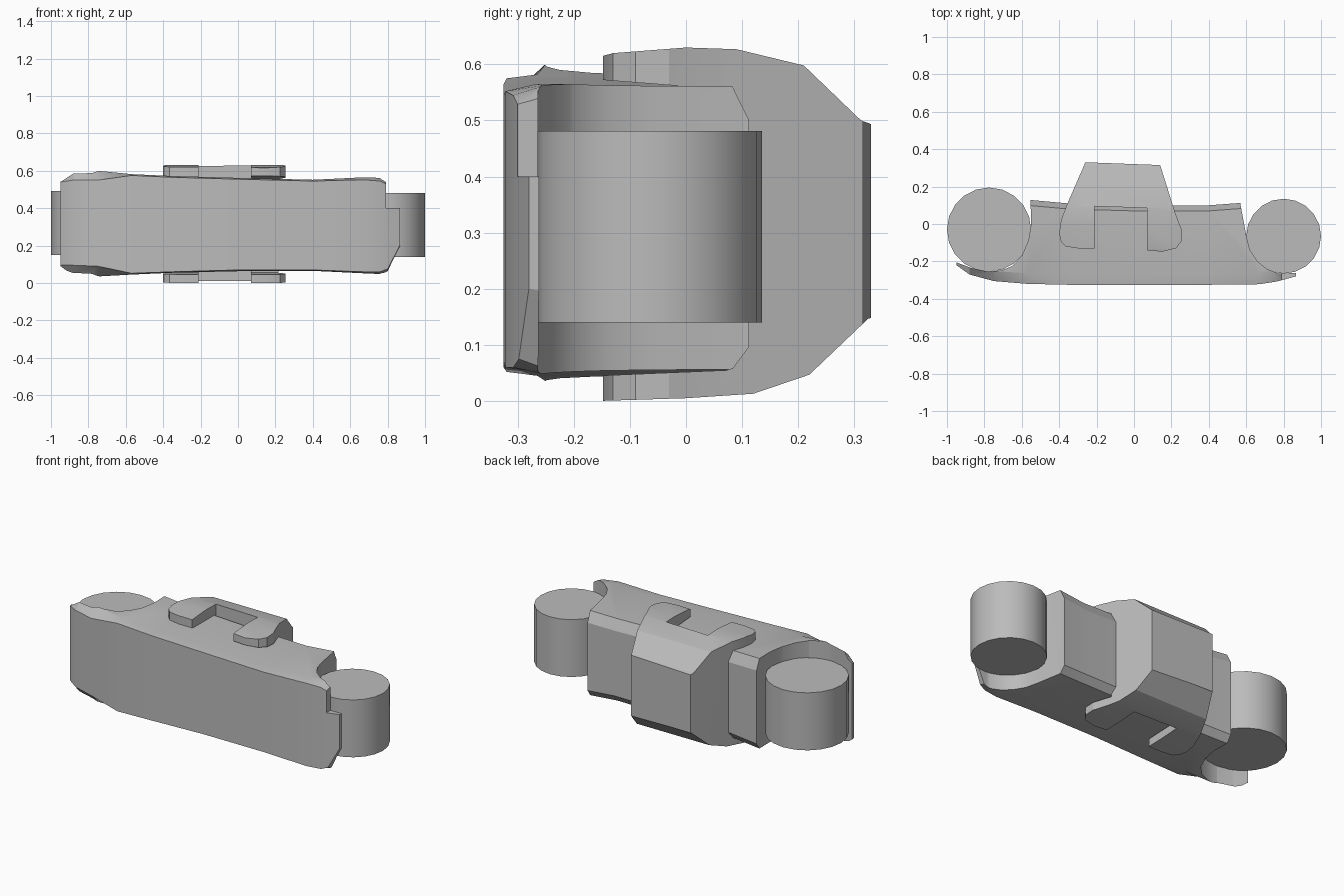
import bpy, bmesh, math
from mathutils import Vector

if "Cube" in bpy.data.objects:
    bpy.data.objects.remove(bpy.data.objects["Cube"])

grey = bpy.data.materials.new("plain grey")
grey.diffuse_color = (0.5, 0.5, 0.5, 1)
grey.use_nodes = True
grey.node_tree.nodes["Principled BSDF"].inputs["Base Color"].default_value = grey.diffuse_color


def make_object(name, bm):
    bmesh.ops.recalc_face_normals(bm, faces=bm.faces)
    me = bpy.data.meshes.new(name)
    bm.to_mesh(me)
    bm.free()
    me.materials.append(grey)
    ob = bpy.data.objects.new(name, me)
    bpy.context.collection.objects.link(ob)
    return ob


def prism(name, pts, direction):
    """Extrude a closed polygon of 3D points along a vector."""
    bm = bmesh.new()
    face = bm.faces.new([bm.verts.new(p) for p in pts])
    ext = bmesh.ops.extrude_face_region(bm, geom=[face])
    verts = [g for g in ext["geom"] if isinstance(g, bmesh.types.BMVert)]
    bmesh.ops.translate(bm, verts=verts, vec=Vector(direction))
    return make_object(name, bm)


def boolean(ob, other, operation):
    mod = ob.modifiers.new(operation.lower(), "BOOLEAN")
    mod.object, mod.operation, mod.solver = other, operation, "EXACT"
    bpy.context.view_layer.objects.active = ob
    bpy.ops.object.modifier_apply(modifier=mod.name)
    bpy.data.objects.remove(other)


def smooth(ob, degrees):
    bpy.ops.object.select_all(action="DESELECT")
    ob.select_set(True)
    bpy.context.view_layer.objects.active = ob
    bpy.ops.object.shade_smooth_by_angle(angle=math.radians(degrees))


# Main body lofted along x: x, front y, back y, bottom, front bottom, front top, top
stations = [
    (-0.95, -0.22, 0.13, 0.08, 0.095, 0.54, 0.55),
    (-0.88, -0.27, 0.13, 0.035, 0.095, 0.55, 0.60),
    (-0.75, -0.305, 0.13, 0.035, 0.09, 0.55, 0.60),
    (-0.57, -0.32, 0.13, 0.045, 0.052, 0.575, 0.582),
    (-0.35, -0.325, 0.11, 0.055, 0.06, 0.565, 0.572),
    (0.00, -0.325, 0.10, 0.063, 0.07, 0.555, 0.562),
    (0.40, -0.325, 0.10, 0.065, 0.07, 0.545, 0.552),
    (0.67, -0.322, 0.12, 0.052, 0.06, 0.552, 0.565),
    (0.76, -0.308, 0.12, 0.048, 0.06, 0.545, 0.562),
    (0.80, -0.298, 0.12, 0.055, 0.075, 0.525, 0.54),
    (0.865, -0.28, 0.12, 0.19, 0.20, 0.48, 0.50),
]
bm = bmesh.new()
rings = []
for x, yf, yb, zb, zfb, zft, zt in stations:
    section = [(yf, zfb), (yf + 0.055, zb), (yb - 0.03, zb), (yb, zb + 0.04),
               (yb, zt - 0.06), (yb - 0.03, zt), (yf + 0.055, zt), (yf, zft)]
    rings.append([bm.verts.new((x, y, z)) for y, z in section])
for a, b in zip(rings, rings[1:]):
    for i in range(8):
        j = (i + 1) % 8
        bm.faces.new((a[i], a[j], b[j], b[i]))
bm.faces.new(rings[0])
bm.faces.new(rings[-1])
body = make_object("body", bm)

# Curved recesses for the end drums, and the step in the right tip
left_cut = [(-1.2, 0.4), (-0.56, 0.4), (-0.55, 0.0), (-0.565, -0.09), (-0.60, -0.17),
            (-0.65, -0.225), (-0.71, -0.248), (-0.78, -0.255), (-0.87, -0.235),
            (-0.95, -0.205), (-1.2, -0.19)]
right_cut = [(1.2, 0.4), (0.55, 0.4), (0.57, 0.1), (0.60, -0.06), (0.62, -0.14),
             (0.66, -0.20), (0.71, -0.24), (0.77, -0.264), (0.88, -0.262), (1.2, -0.25)]
tip_cut = [(0.792, -0.5), (1.2, -0.5), (1.2, 0.4), (0.792, 0.4)]
for pts, z in ((left_cut, -0.5), (right_cut, -0.5), (tip_cut, 0.4)):
    boolean(body, prism("cutter", [(x, y, z) for x, y in pts], (0, 0, 2)), "DIFFERENCE")
smooth(body, 25)

# End drums
for name, x, y, r, z0, z1 in (("left_drum", -0.775, -0.03, 0.225, 0.15, 0.492),
                              ("right_drum", 0.80, -0.065, 0.20, 0.14, 0.481)):
    ring = [(x + r * math.cos(t * math.tau / 20), y + r * math.sin(t * math.tau / 20), z0)
            for t in range(20)]
    smooth(prism(name, ring, (0, 0, z1 - z0)), 30)

# Rear clasp: plan outline with two tabs, intersected with a C-shaped side profile
plan = [(-0.40, -0.05), (-0.39, -0.095), (-0.365, -0.12), (-0.30, -0.13), (-0.21, -0.13),
        (-0.21, 0.095), (0.07, 0.085), (0.07, -0.14), (0.15, -0.148), (0.225, -0.13),
        (0.255, -0.09), (0.255, -0.03), (0.22, 0.06), (0.14, 0.315), (-0.26, 0.33),
        (-0.36, 0.10), (-0.39, 0.02)]
side = [(-0.16, 0.612), (-0.13, 0.62), (0.0, 0.63), (0.09, 0.627), (0.21, 0.598),
        (0.312, 0.50), (0.34, 0.49), (0.34, 0.15), (0.325, 0.147), (0.22, 0.047),
        (0.12, 0.013), (0.0, 0.005), (-0.16, 0.0), (-0.16, 0.045), (0.075, 0.055),
        (0.075, 0.555), (-0.16, 0.573)]
clasp = prism("clasp", [(x, y, -0.2) for x, y in plan], (0, 0, 1.2))
boolean(clasp, prism("cutter", [(-0.6, y, z) for y, z in side], (1.2, 0, 0)), "INTERSECT")
smooth(clasp, 20)
